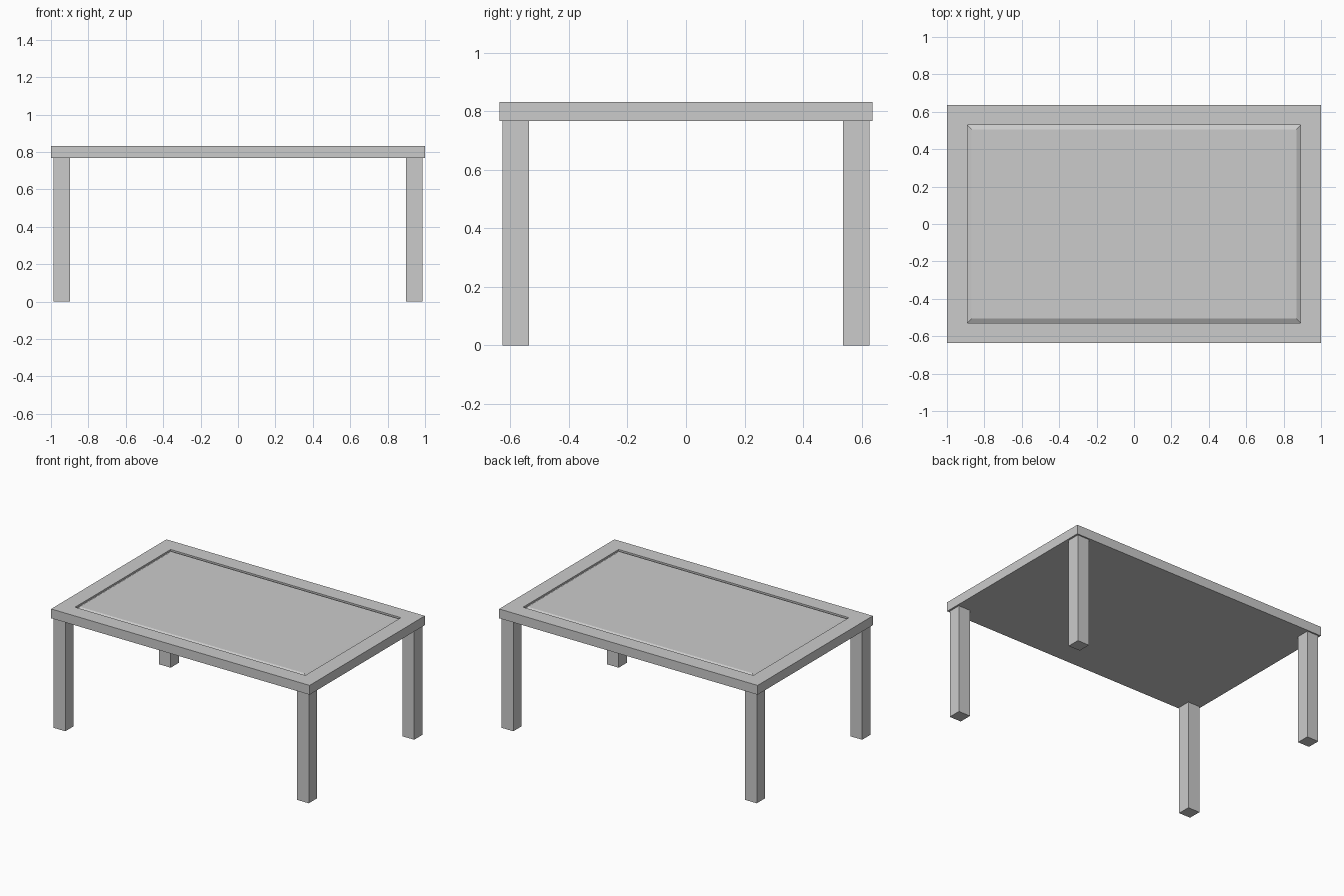
import bpy, bmesh
from mathutils import Vector, Matrix

if "Cube" in bpy.data.objects:
    bpy.data.objects.remove(bpy.data.objects["Cube"])


def finish(name, bm):
    bmesh.ops.recalc_face_normals(bm, faces=bm.faces)
    mesh = bpy.data.meshes.new(name)
    bm.to_mesh(mesh)
    bm.free()
    obj = bpy.data.objects.new(name, mesh)
    bpy.context.collection.objects.link(obj)
    return obj


def box(low, high):
    low, high = Vector(low), Vector(high)
    bm = bmesh.new()
    bmesh.ops.create_cube(bm, size=1, matrix=Matrix.Translation((low + high) / 2)
                          @ Matrix.Diagonal((*(high - low), 1)))
    return bm


def shift(bm, face, dz):
    bmesh.ops.translate(bm, vec=(0, 0, dz), verts=face.verts)


TOP_LOW, TOP_HIGH = 0.767, 0.832
GROOVE_DEPTH = 0.012

# Table top with a shallow rectangular groove: steep outer wall, sloped inner side
bm = box((-1, -0.637, TOP_LOW), (1, 0.637, TOP_HIGH))
face = max(bm.faces, key=lambda f: f.calc_center_median().z)
bmesh.ops.inset_region(bm, faces=[face], thickness=0.109, use_even_offset=True)
face = bmesh.ops.extrude_discrete_faces(bm, faces=[face])["faces"][0]
shift(bm, face, -GROOVE_DEPTH)
bmesh.ops.inset_region(bm, faces=[face], thickness=0.022, use_even_offset=True)
shift(bm, face, GROOVE_DEPTH)
finish("table_top", bm)

# Four square legs, set slightly in from the corners
LEG = 0.045
for side, sx in (("left", -1), ("right", 1)):
    for end, sy in (("front", -1), ("back", 1)):
        x, y = sx * 0.942, sy * 0.582
        finish(f"{end}_{side}_leg",
               box((x - LEG, y - LEG, 0), (x + LEG, y + LEG, TOP_LOW)))
